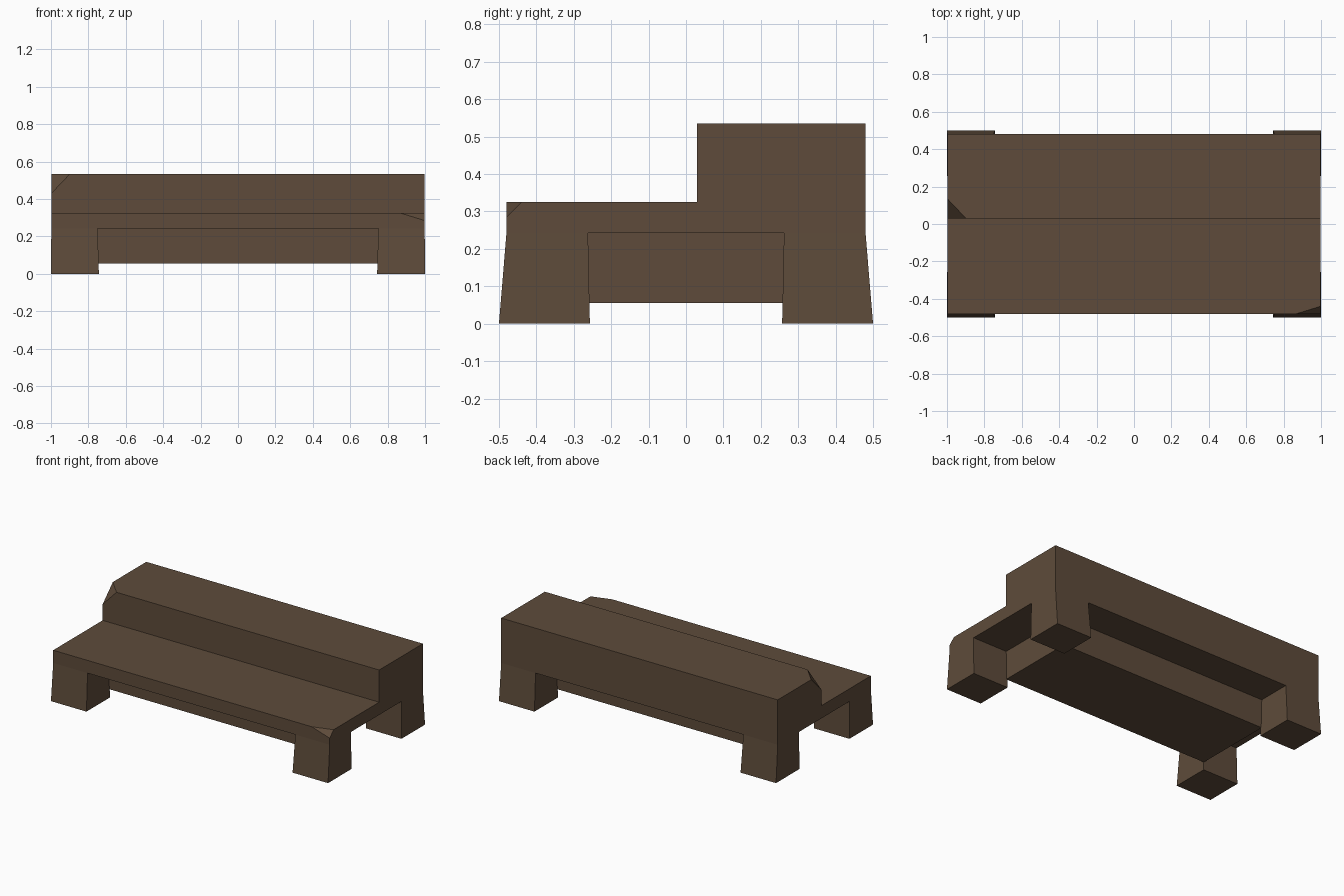
import bpy, bmesh
from mathutils import Vector

if "Cube" in bpy.data.objects:
    bpy.data.objects.remove(bpy.data.objects["Cube"], do_unlink=True)

# Single dark brown material
COLOR = (0.112, 0.071, 0.043, 1)
brown = bpy.data.materials.new("dark_brown")
brown.use_nodes = True
brown.diffuse_color = COLOR
bsdf = brown.node_tree.nodes["Principled BSDF"]
bsdf.inputs["Base Color"].default_value = COLOR
bsdf.inputs["Roughness"].default_value = 0.9


def block(name, low, high, foot=None, chip=None):
    """Box between two corners; foot = (low xy, high xy) reshapes the bottom,
    chip = (corner, cut lengths) slices one corner off."""
    low, high = Vector(low), Vector(high)
    bm = bmesh.new()
    bmesh.ops.create_cube(bm, size=1)
    for v in bm.verts:
        at_foot = foot and v.co.z < 0
        a, b = foot if at_foot else (low, high)
        x = b[0] if v.co.x > 0 else a[0]
        y = b[1] if v.co.y > 0 else a[1]
        z = high.z if v.co.z > 0 else low.z
        v.co = (x, y, z)
    if chip:
        corner, cut = Vector(chip[0]), Vector(chip[1])
        # Signed cut lengths lead inward along each edge
        normal = -Vector([1 / c for c in cut])
        point = corner + Vector((cut.x, 0, 0))
        bmesh.ops.bisect_plane(bm, geom=bm.verts[:] + bm.edges[:] + bm.faces[:],
                               plane_co=point, plane_no=normal, clear_outer=True)
        bmesh.ops.holes_fill(bm, edges=[e for e in bm.edges if e.is_boundary])
    bmesh.ops.recalc_face_normals(bm, faces=bm.faces[:])
    mesh = bpy.data.meshes.new(name)
    bm.to_mesh(mesh)
    bm.free()
    mesh.materials.append(brown)
    obj = bpy.data.objects.new(name, mesh)
    bpy.context.collection.objects.link(obj)
    return obj


X, Y = 0.998, 0.48            # half length and half depth of the body
BASE, SEAT, TOP = 0.242, 0.325, 0.535
STEP = 0.03                   # front of the raised back

# Seat slab with a chipped front left corner
block("seat", (-X, -Y, BASE), (X, Y, SEAT),
      chip=((X, -Y, SEAT), (-0.13, 0.04, -0.04)))

# Raised back with a chipped front right corner
block("back", (-X, STEP, SEAT), (X, Y, TOP),
      chip=((-X, STEP, TOP), (0.1, 0.105, -0.105)))

# Block hanging between the legs
block("lower_block", (-0.75, -0.262, 0.055), (0.75, 0.262, BASE))

# One flared leg, mirrored to all four corners
leg = block("legs", (0.75, 0.262, 0), (X, Y, BASE),
            foot=((0.744, 0.257), (1.0, 0.5)))
mirror = leg.modifiers.new("four_corners", "MIRROR")
mirror.use_axis = (True, True, False)
mirror.use_mirror_merge = False
